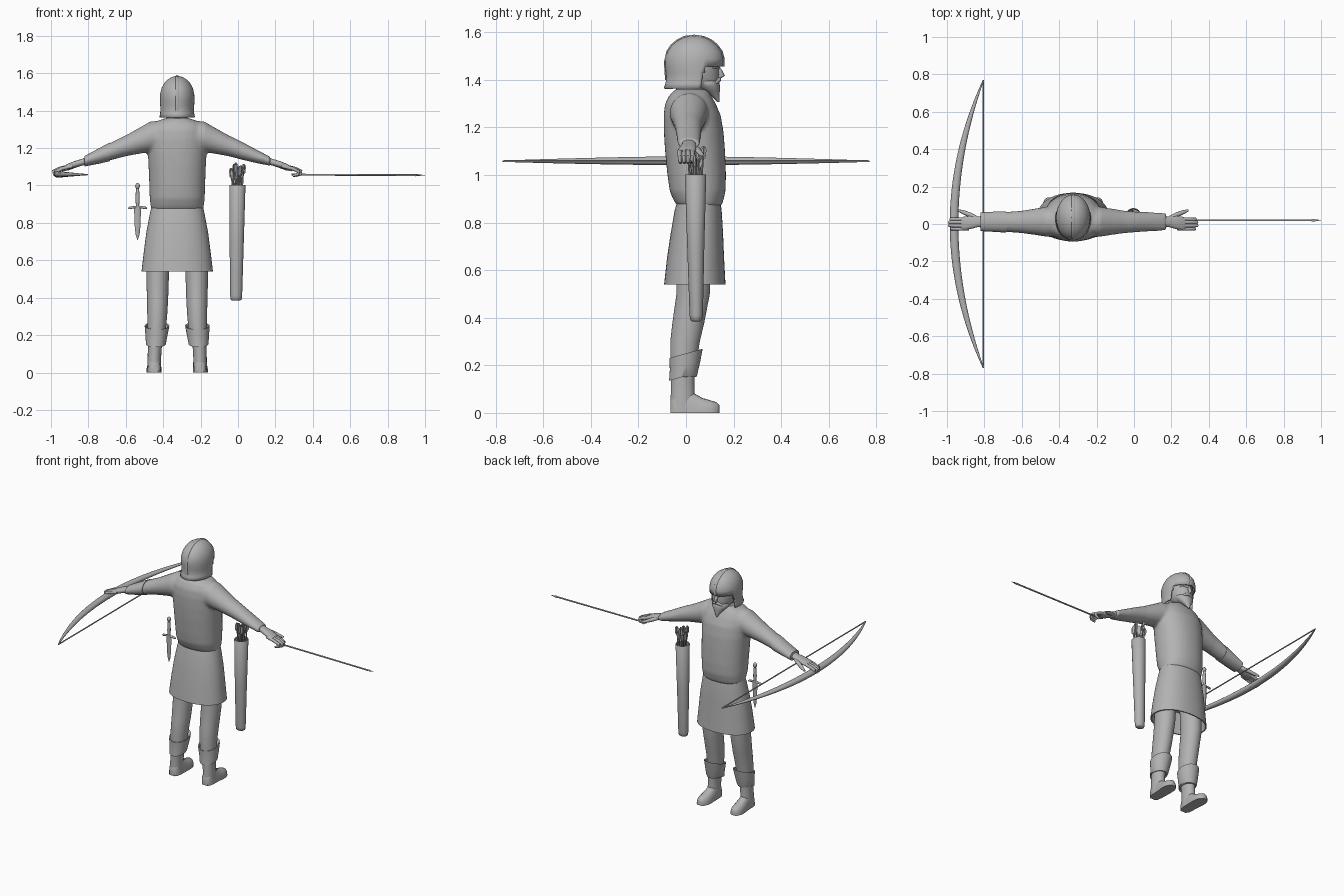
import bpy, bmesh, math, random
from mathutils import Vector

random.seed(4)
CX = -0.325                      # body centre line; all x below are relative to it
grey = bpy.data.materials.new("plain_grey")
grey.diffuse_color = (0.45, 0.45, 0.45, 1)


def skin(name, rings, caps=(True, True), angle=50):
    """Bridge rings of points into one smooth mesh."""
    bm = bmesh.new()
    vs = [[bm.verts.new((p[0] + CX, p[1], p[2])) for p in r] for r in rings]
    n = len(vs[0])
    for a, b in zip(vs, vs[1:]):
        for i in range(n):
            bm.faces.new((a[i], a[(i + 1) % n], b[(i + 1) % n], b[i]))
    if caps[0]:
        bm.faces.new(vs[0])
    if caps[1]:
        bm.faces.new(vs[-1])
    bmesh.ops.recalc_face_normals(bm, faces=bm.faces)
    me = bpy.data.meshes.new(name)
    bm.to_mesh(me)
    bm.free()
    for f in me.polygons:
        f.use_smooth = True
    me.set_sharp_from_angle(angle=math.radians(angle))
    me.materials.append(grey)
    ob = bpy.data.objects.new(name, me)
    bpy.context.collection.objects.link(ob)
    return ob


def loft(name, axis, rows, n=32, p=2.0, tilt=0, floor=False, caps=(True, True)):
    """Rows: position on axis, two centre coordinates, two radii."""
    rings = []
    for k, (t, c1, c2, r1, r2) in enumerate(rows):
        ring = []
        for i in range(n):
            a = 2 * math.pi * i / n
            c, s = math.cos(a), math.sin(a)
            u = c1 + r1 * math.copysign(abs(c) ** (2 / p), c)
            v = c2 + r2 * math.copysign(abs(s) ** (2 / p), s)
            if axis == 'z':
                pt = [u, v, t + (tilt * v if k else 0)]
            elif axis == 'x':
                pt = [t, u, v]
            else:
                pt = [u, t, v]
            if floor:
                pt[2] = max(pt[2], 0)
            ring.append(pt)
        rings.append(ring)
    return skin(name, rings, caps)


def tube(name, pts, radii, up=(0, 0, 1), n=10):
    """Tapered elliptical tube; radii = (sideways, along up)."""
    pts = [Vector(q) for q in pts]
    rings = []
    for i, q in enumerate(pts):
        d = pts[min(i + 1, len(pts) - 1)] - pts[max(i - 1, 0)]
        side = d.cross(Vector(up)).normalized()
        top = side.cross(d).normalized()
        a, b = radii[i]
        rings.append([q + side * a * math.cos(2 * math.pi * j / n)
                      + top * b * math.sin(2 * math.pi * j / n) for j in range(n)])
    return skin(name, rings)


def span(z, rx, y0, y1):
    return (z, 0, (y0 + y1) / 2, rx, (y1 - y0) / 2)


# Tunic: torso and sleeves merged into one blended surface
parts = [loft("tunic", 'z', [
    span(.868, .138, -.035, .148), span(.89, .142, -.05, .156), span(.93, .147, -.068, .166),
    span(1.0, .149, -.078, .168), span(1.1, .153, -.088, .164), span(1.18, .157, -.093, .158),
    span(1.25, .157, -.094, .146), span(1.3, .15, -.088, .125), span(1.335, .125, -.07, .105),
    span(1.355, .08, -.05, .092), span(1.362, .05, -.04, .082)], 48, 2.2)]
for s in (-1, 1):
    parts.append(loft("sleeve", 'x', [
        (s * .05, .015, 1.26, .08, .09), (s * .145, .012, 1.26, .08, .082),
        (s * .2, .012, 1.24, .071, .07), (s * .275, .011, 1.212, .06, .056),
        (s * .34, .011, 1.188, .055, .049), (s * .42, .012, 1.157, .051, .037),
        (s * .498, .012, 1.129, .047, .024)]))
with bpy.context.temp_override(active_object=parts[0], object=parts[0],
                               selected_objects=parts, selected_editable_objects=parts):
    bpy.ops.object.join()
m = parts[0].modifiers.new("blend", 'REMESH')
m.mode, m.voxel_size, m.use_smooth_shade = 'VOXEL', .009, True
m = parts[0].modifiers.new("relax", 'SMOOTH')
m.factor, m.iterations = .5, 6

# Skirt with hollow underside
loft("tunic_skirt", 'z', [
    span(.885, .138, -.038, .145), span(.85, .146, -.048, .15), span(.75, .165, -.065, .156),
    span(.65, .178, -.08, .16), span(.54, .191, -.092, .166), span(.54, .183, -.084, .158),
    span(.68, .165, -.066, .145)], 48, 2.2)

# Legs, boots and turned-down boot cuffs
for s in (-1, 1):
    loft("leg", 'z', [(.7, s * .1, .035, .065, .075), (.5, s * .105, .03, .06, .07),
                      (.38, s * .105, .01, .056, .067), (.3, s * .107, -.004, .053, .062),
                      (.18, s * .112, -.012, .046, .052)])
    loft("boot_shaft", 'z', [(.2, s * .115, -.012, .045, .052), (.13, s * .12, -.014, .037, .049),
                             (.08, s * .122, -.014, .036, .05), (.0, s * .122, -.014, .037, .052)])
    loft("boot_foot", 'y', [
        (-.066, s * .122, 0, .02, .05), (-.05, s * .122, 0, .033, .085), (0, s * .122, 0, .037, .105),
        (.035, s * .122, 0, .038, .082), (.07, s * .124, 0, .041, .062), (.105, s * .125, 0, .039, .052),
        (.13, s * .126, 0, .028, .044), (.141, s * .126, 0, .014, .032)], 24, 2.4, floor=True)
    loft("boot_cuff", 'z', [(.15, s * .115, -.013, .048, .057), (.155, s * .114, -.011, .053, .06),
                            (.2, s * .111, -.004, .059, .064), (.25, s * .108, 0, .066, .07),
                            (.248, s * .108, 0, .058, .064), (.22, s * .109, -.003, .05, .058)], tilt=.28)

# Hands with curled fingers
for s in (-1, 1):
    loft("palm", 'x', [(s * .47, .012, 1.137, .03, .02), (s * .51, .012, 1.124, .028, .018),
                       (s * .55, .008, 1.112, .035, .018), (s * .585, .003, 1.101, .036, .015),
                       (s * .6, .002, 1.097, .03, .01)], 20, 2.4)
    for y, reach in ((-.025, -.012), (-.008, 0), (.009, 0), (.025, -.008)):
        tube("finger", [(s * (.57 + reach), y, 1.104), (s * (.63 + reach), y * 1.05, 1.09),
                        (s * (.662 + reach), y, 1.075), (s * (.658 + reach), y, 1.06),
                        (s * (.63 + reach), y * .9, 1.051)],
             [(.01, .01), (.01, .01), (.0095, .0095), (.009, .009), (.006, .006)], (0, 1, 0))
    tube("thumb", [(s * .51, .025, 1.12), (s * .55, .048, 1.105), (s * .585, .062, 1.09), (s * .615, .073, 1.08)],
         [(.014, .012), (.013, .012), (.011, .01), (.006, .005)])

# Arm guard on the bow arm
loft("arm_guard", 'x', [(-.36, .011, 1.18, .057, .05), (-.42, .012, 1.157, .054, .041),
                        (-.495, .012, 1.13, .05, .028)])

# Neck, head, beard
loft("collar", 'z', [span(1.33, .07, -.05, .095), span(1.362, .056, -.042, .082), span(1.372, .05, -.036, .074)])
loft("neck", 'z', [span(1.34, .047, -.035, .07), span(1.42, .045, -.035, .07)])
loft("head", 'z', [(1.352, 0, .085, .025, .035), (1.375, 0, .072, .052, .066), (1.41, 0, .055, .068, .083),
                   (1.45, 0, .048, .076, .091), (1.5, 0, .045, .074, .09), (1.55, 0, .04, .045, .06)])
loft("beard", 'z', [(1.306, 0, .136, .004, .004), (1.33, 0, .125, .018, .016), (1.352, 0, .11, .038, .032),
                    (1.372, 0, .096, .055, .047), (1.388, 0, .09, .06, .05), (1.4, 0, .08, .055, .05)], 24)
tube("nose", [(0, .125, 1.465), (0, .14, 1.44), (0, .15, 1.42), (0, .134, 1.407)],
     [(.008, .008), (.01, .01), (.014, .01), (.008, .006)], (1, 0, 0))
for s in (-1, 1):
    tube("moustache", [(0, .138, 1.402), (s * .022, .135, 1.396), (s * .048, .115, 1.378)],
         [(.01, .01), (.01, .009), (.003, .003)])
    tube("eyebrow", [(s * .012, .136, 1.451), (s * .032, .13, 1.455), (s * .055, .108, 1.449)],
         [(.006, .006), (.006, .006), (.003, .003)])

# Helmet: domed shell with the face opening cut away, plus crest ridge
helmet = loft("helmet", 'z', [
    span(1.365, .095, -.094, .15), span(1.385, .091, -.086, .15), span(1.41, .09, -.082, .152),
    span(1.43, .091, -.084, .154), span(1.457, .092, -.087, .156), span(1.49, .091, -.088, .157),
    span(1.52, .084, -.077, .149), span(1.545, .071, -.06, .13), span(1.565, .053, -.036, .106),
    span(1.578, .032, -.01, .08), span(1.585, .01, .02, .05)], 64, caps=(False, True))
bm = bmesh.new()
bm.from_mesh(helmet.data)
cut = [f for f in bm.faces if f.calc_center_median().z < 1.457
       and f.calc_center_median().y > .06 + .25 * (f.calc_center_median().z - 1.365)]
bmesh.ops.delete(bm, geom=cut, context='FACES')
bm.to_mesh(helmet.data)
bm.free()
m = helmet.modifiers.new("thickness", 'SOLIDIFY')
m.thickness, m.offset = .008, -1
ridge = [(-.083, 1.4), (-.088, 1.475), (-.077, 1.52), (-.06, 1.545), (-.036, 1.565), (-.005, 1.58), (.035, 1.585),
         (.075, 1.579), (.106, 1.565), (.13, 1.545), (.149, 1.52), (.157, 1.49), (.156, 1.457)]
tube("helmet_crest", [(0, y, z) for y, z in ridge], [(.005, .008)] * len(ridge), (1, 0, 0), 8)

# Bow and string
steps = [i / 16 - 1 for i in range(33)]
tube("bow", [(-.637 + .157 * t * t, .77 * t, 1.06 - .002 * abs(t)) for t in steps],
     [(.003 + .02 * (1 - t * t), .003 + .016 * (1 - abs(t) ** 1.6)) for t in steps], n=14)
tube("bow_string", [(-.481, -.765, 1.058), (-.481, .765, 1.058)], [(.004, .004)] * 2, n=8)

# Arrow held in the other hand
tube("arrow_shaft", [(.61, .02, 1.058), (1.29, .02, 1.055)], [(.005, .005)] * 2, n=8)
tube("arrow_head", [(1.275, .02, 1.055), (1.285, .02, 1.055), (1.324, .02, 1.055)],
     [(.006, .006), (.007, .005), (.0005, .0005)], n=8)

# Quiver: hollow-topped case with spare arrows
loft("quiver", 'z', [
    (.385, .315, .043, .022, .018), (.39, .315, .043, .029, .024), (.41, .315, .043, .032, .028),
    (.7, .318, .041, .038, .036), (1.0, .322, .04, .043, .045), (1.003, .322, .04, .041, .043),
    (1.0, .322, .04, .037, .039), (.93, .322, .04, .036, .037)], 28)
for i in range(11):
    a, r = i * 2.4, .032 * math.sqrt((i + .5) / 11)
    dx, dy, h = r * math.cos(a), r * math.sin(a), random.uniform(1.085, 1.125)
    at = lambda z: (.322 + dx * (1 + 2.5 * (z - 1)), .043 + dy * (1 + 2.5 * (z - 1)), z)
    tube("spare_arrow", [at(.93), at(h)], [(.004, .004)] * 2, (math.cos(a), math.sin(a), 0), 6)
    for k in (0, 1.57):
        tube("arrow_feather", [at(h - .06), at(h - .045), at(h - .015), at(h - .003)],
             [(.003, .001), (.013, .001), (.013, .001), (.008, .001)], (math.cos(a + k), math.sin(a + k), 0), 6)

# Dagger hanging at the hip
D, Y = -.212, .03
tube("dagger_blade", [(D, Y, .885), (D, Y, .78), (D, Y, .74), (D, Y, .708)],
     [(.019, .007), (.015, .006), (.011, .005), (.001, .001)], (0, 1, 0), 8)
tube("dagger_guard", [(D + x, Y, .885 - 3 * x * x) for x in (-.05, -.042, -.02, 0, .02, .042, .05)],
     [(.003, .003), (.007, .007), (.006, .006), (.008, .008), (.006, .006), (.007, .007), (.003, .003)], (0, 1, 0))
tube("dagger_grip", [(D, Y, .885), (D, Y, .92), (D, Y, .96), (D, Y, .985)],
     [(.008, .008), (.011, .011), (.01, .01), (.007, .007)], (0, 1, 0))
tube("dagger_pommel", [(D, Y, .982), (D, Y, .988), (D, Y, .998), (D, Y, 1.008), (D, Y, 1.013)],
     [(.006, .006), (.011, .011), (.013, .013), (.009, .009), (.003, .003)], (0, 1, 0))
